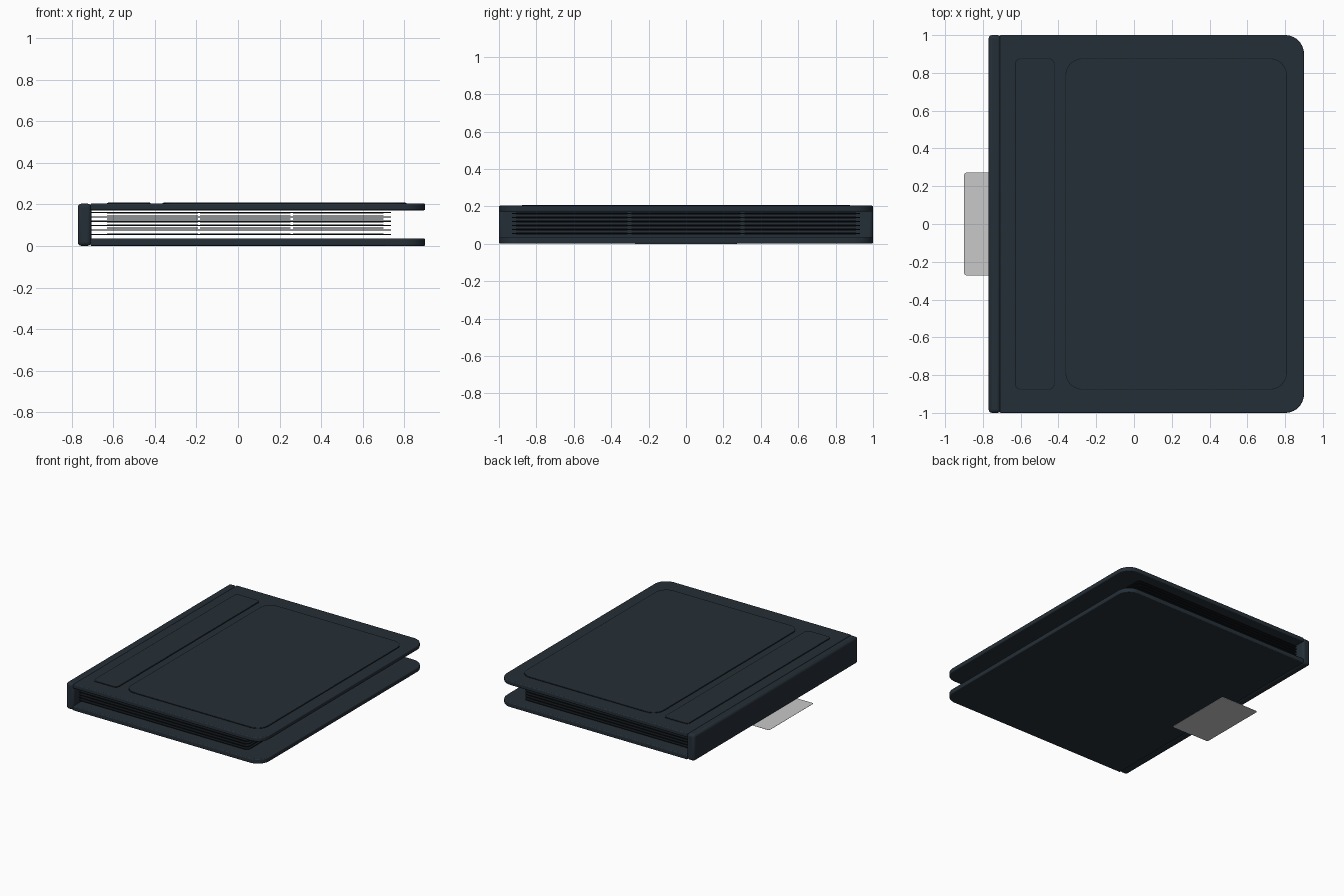
import bpy
import bmesh
import math

cube = bpy.data.objects.get("Cube")
if cube:
    bpy.data.objects.remove(cube, do_unlink=True)


def material(name, rgb):
    mat = bpy.data.materials.new(name)
    mat.use_nodes = True
    mat.diffuse_color = (*rgb, 1)
    mat.node_tree.nodes["Principled BSDF"].inputs["Base Color"].default_value = (*rgb, 1)
    return mat


NAVY = material("dark slate", (0.018, 0.028, 0.038))
BLACK = material("near black", (0.007, 0.010, 0.013))
GREY = material("light grey", (0.58, 0.58, 0.58))


def slab(name, x, y, z, mat, left_r=0, right_r=0, bevel=0):
    """Flat plate with rounded corners, spanning x and z ranges and y range."""
    corners = [(x[1], y[1], right_r, 0), (x[0], y[1], left_r, 1),
               (x[0], y[0], left_r, 2), (x[1], y[0], right_r, 3)]
    bm = bmesh.new()
    ring = []
    for cx, cy, r, quarter in corners:
        sx = 1 if cx == x[1] else -1
        sy = 1 if cy == y[1] else -1
        steps = 10 if r else 0
        for i in range(steps + 1):
            a = math.pi / 2 * (quarter + i / max(steps, 1))
            px, py = (cx - sx * r, cy - sy * r)
            ring.append(bm.verts.new((px + r * math.cos(a), py + r * math.sin(a), z[0])))
    base = bm.faces.new(ring)
    top = bmesh.ops.extrude_face_region(bm, geom=[base])["geom"]
    bmesh.ops.translate(bm, vec=(0, 0, z[1] - z[0]),
                        verts=[g for g in top if isinstance(g, bmesh.types.BMVert)])
    bmesh.ops.recalc_face_normals(bm, faces=bm.faces)
    mesh = bpy.data.meshes.new(name)
    bm.to_mesh(mesh)
    bm.free()
    obj = bpy.data.objects.new(name, mesh)
    bpy.context.collection.objects.link(obj)
    mesh.materials.append(mat)
    if bevel:
        mod = obj.modifiers.new("soft edge", "BEVEL")
        mod.width = bevel
        mod.segments = 3
        mod.limit_method = "ANGLE"
        mod.angle_limit = math.radians(40)
    bpy.ops.object.select_all(action="DESELECT")
    obj.select_set(True)
    bpy.context.view_layer.objects.active = obj
    bpy.ops.object.shade_smooth_by_angle(angle=math.radians(35))
    return obj


FULL = (-1, 1)

# Covers and spine
slab("bottom_cover", (-0.71, 0.9), FULL, (0.001, 0.036), NAVY, 0, 0.1, 0.006)
slab("top_cover", (-0.71, 0.9), FULL, (0.172, 0.204), NAVY, 0, 0.1, 0.006)
slab("spine", (-0.77, -0.705), FULL, (0.001, 0.204), NAVY, 0, 0, 0.018)

# Raised cover panels, each with a thin dark rim below it
for name, x, r in (("narrow_panel", (-0.63, -0.42), 0.03),
                   ("wide_panel", (-0.363, 0.81), 0.09)):
    slab(name + "_rim", x, (-0.877, 0.877), (0.203, 0.2065), BLACK, r, r)
    e = 0.004
    slab(name, (x[0] + e, x[1] - e), (-0.877 + e, 0.877 - e), (0.203, 0.2085),
         NAVY, r - e, r - e)

# Stack of sheets, each with a grid of pockets on both sides
columns = ((-0.63, -0.192), (-0.182, 0.252), (0.264, 0.7))
rows = ((-0.91, -0.312), (-0.292, 0.292), (0.312, 0.91))
for n in range(6):
    z = 0.055 + n * 0.0214
    slab(f"sheet_{n + 1}", (-0.708, 0.735), (-0.93, 0.93), (z - 0.0025, z + 0.0025),
         BLACK, 0, 0.03)
    for side in (-1, 1):
        for c, x in enumerate(columns):
            for r, y in enumerate(rows):
                zc = z + side * 0.0065
                label = "upper" if side > 0 else "lower"
                slab(f"pocket_{n + 1}_{label}_{c + 1}_{r + 1}", x, y,
                     (zc - 0.001, zc + 0.001), BLACK)

# Pull tab under the spine
slab("pull_tab", (-0.9, -0.58), (-0.272, 0.272), (0, 0.0012), GREY, 0.015, 0.015)
